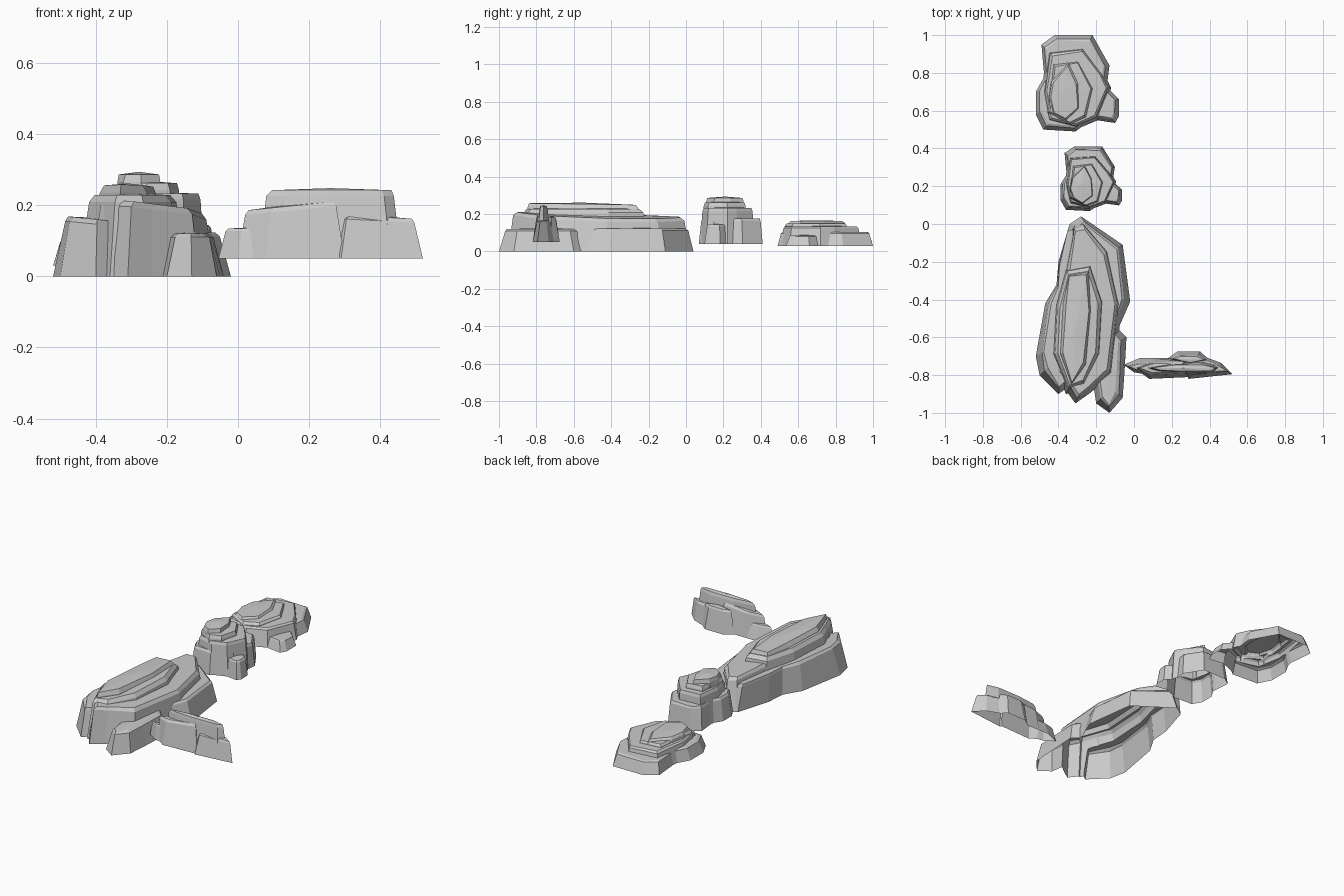
import bpy, bmesh, random
from mathutils import Vector

if "Cube" in bpy.data.objects:
    bpy.data.objects.remove(bpy.data.objects["Cube"])

random.seed(4)


def lobe(name, pts, z0, z1, inset, tilt, skirt):
    """Faceted, tapering rock column lofted from a ground outline."""
    xs, ys = [p[0] for p in pts], [p[1] for p in pts]
    cx, cy = (min(xs) + max(xs)) / 2, (min(ys) + max(ys)) / 2
    rx, ry = (max(xs) - min(xs)) / 2, (max(ys) - min(ys)) / 2
    h = z1 - z0
    bm = bmesh.new()
    rings = []
    # skirt, foot, shoulder, chamfered rim
    for z, k in ((z0 - skirt, 0), (z0, 0), (z1 - 0.1 * h, 1.0), (z1 - 0.015 * h, 1.5)):
        ring = []
        for x, y in pts:
            j = random.uniform(0.85, 1.15) * k
            px = cx + (x - cx) * (1 - min(0.6, inset * j / rx))
            py = cy + (y - cy) * (1 - min(0.6, inset * j / ry))
            dz = ((px - cx) * tilt[0] + (py - cy) * tilt[1]) if k else 0
            ring.append(bm.verts.new((px, py, z + dz)))
        rings.append(ring)
    n = len(pts)
    for a, b in zip(rings, rings[1:]):
        for i in range(n):
            bm.faces.new((a[i], a[(i + 1) % n], b[(i + 1) % n], b[i]))
    bm.faces.new(rings[0])
    # slightly domed cap
    tip = bm.verts.new((cx, cy, z1 + 0.015 * h))
    for i in range(n):
        bm.faces.new((rings[-1][i], rings[-1][(i + 1) % n], tip))
    bmesh.ops.recalc_face_normals(bm, faces=bm.faces)
    me = bpy.data.meshes.new(name)
    bm.to_mesh(me)
    bm.free()
    ob = bpy.data.objects.new(name, me)
    bpy.context.collection.objects.link(ob)
    return ob


def rock(name, lobes, z0, z1, inset, fit=lambda p: p):
    """Fuse the lobes, then cut the underside open at ground level."""
    parts = [lobe(f"{name}_lobe", [fit(p) for p in pts], z0, z0 + f * (z1 - z0),
                  inset, tilt, 0.02 + 0.004 * i)
             for i, (f, tilt, pts) in enumerate(lobes)]
    base = parts[0]
    for p in parts[1:]:
        m = base.modifiers.new("union", 'BOOLEAN')
        m.operation, m.solver, m.object = 'UNION', 'EXACT', p
        p.hide_render = True
    bpy.context.view_layer.update()
    dg = bpy.context.evaluated_depsgraph_get()
    bm = bmesh.new()
    bm.from_mesh(bpy.data.meshes.new_from_object(base.evaluated_get(dg)))
    bmesh.ops.bisect_plane(bm, geom=bm.verts[:] + bm.edges[:] + bm.faces[:],
                           plane_co=(0, 0, z0), plane_no=(0, 0, 1), clear_inner=True)
    bmesh.ops.remove_doubles(bm, verts=bm.verts, dist=0.0005)
    me = bpy.data.meshes.new(name)
    bm.to_mesh(me)
    bm.free()
    for p in parts:
        bpy.data.objects.remove(p)
    ob = bpy.data.objects.new(name, me)
    bpy.context.collection.objects.link(ob)
    return ob


flat = (0, 0)

# round outcrop: (height fraction, tilt, outline)
round_lobes = [
    (0.55, flat, [(-.49, .95), (-.42, 1.0), (-.22, 1.0), (-.13, .84), (-.16, .6),
                  (-.31, .49), (-.48, .5), (-.52, .58), (-.52, .7), (-.475, .78)]),
    (0.78, flat, [(-.46, .92), (-.27, .94), (-.16, .8), (-.12, .72), (-.19, .55),
                  (-.31, .5), (-.46, .54), (-.49, .7)]),
    (0.9, flat, [(-.44, .86), (-.29, .88), (-.2, .72), (-.24, .55), (-.34, .51),
                 (-.47, .58)]),
    (1.0, flat, [(-.45, .76), (-.34, .87), (-.28, .75), (-.27, .6), (-.36, .53),
                 (-.44, .57), (-.47, .66)]),
    (0.42, flat, [(-.16, .74), (-.08, .66), (-.08, .57), (-.1, .535), (-.2, .55),
                  (-.25, .65)]),
]
rock("back_rock", round_lobes, 0.03, 0.165, 0.02)
rock("middle_rock", round_lobes, 0.04, 0.29, 0.013,
     lambda p: (-0.39 + (p[0] + 0.52) * 0.74, 0.065 + (p[1] - 0.485) * 0.67))

# long ridge
ridge_lobes = [
    (0.48, flat, [(-.34, 0), (-.28, .04), (-.06, -.11), (-.02, -.41), (-.09, -.57),
                  (-.2, -.66), (-.34, -.4)]),
    (0.62, (-.1, 0), [(-.34, 0), (-.3, .01), (-.25, -.5), (-.33, -.85), (-.4, -.9),
                      (-.5, -.8), (-.52, -.7), (-.47, -.42), (-.41, -.32), (-.4, -.2)]),
    (0.75, (-.1, -.03), [(-.33, 0), (-.27, .02), (-.13, -.13), (-.06, -.42), (-.11, -.8),
                         (-.24, -.9), (-.31, -.95), (-.42, -.8), (-.4, -.35)]),
    (0.89, flat, [(-.37, -.22), (-.22, -.2), (-.14, -.4), (-.16, -.7), (-.26, -.87),
                  (-.36, -.9), (-.45, -.7), (-.43, -.42)]),
    (0.99, (0, -.015), [(-.36, -.24), (-.21, -.22), (-.2, -.45), (-.24, -.76), (-.34, -.88),
                        (-.42, -.7), (-.4, -.4)]),
    (0.47, flat, [(-.04, -.6), (-.05, -.78), (-.06, -.92), (-.13, -1.0), (-.2, -.95),
                  (-.23, -.75), (-.12, -.52)]),
]
rock("long_ridge", ridge_lobes, 0.0, 0.26, 0.03)

# thin side slab
slab_lobes = [
    (0.44, flat, [(-.055, -.745), (.03, -.71), (.14, -.71), (.14, -.81), (.0, -.785)]),
    (0.77, (.1, 0), [(.0, -.76), (.1, -.71), (.28, -.71), (.3, -.81), (.08, -.82)]),
    (1.0, flat, [(.06, -.76), (.2, -.725), (.38, -.72), (.46, -.76), (.43, -.8),
                 (.25, -.805), (.12, -.79)]),
    (0.61, (-.05, 0), [(.24, -.72), (.38, -.705), (.46, -.735), (.52, -.795), (.29, -.82)]),
    (0.7, flat, [(.18, -.71), (.23, -.675), (.35, -.675), (.4, -.72), (.3, -.76)]),
]
rock("side_slab", slab_lobes, 0.05, 0.245, 0.022)
